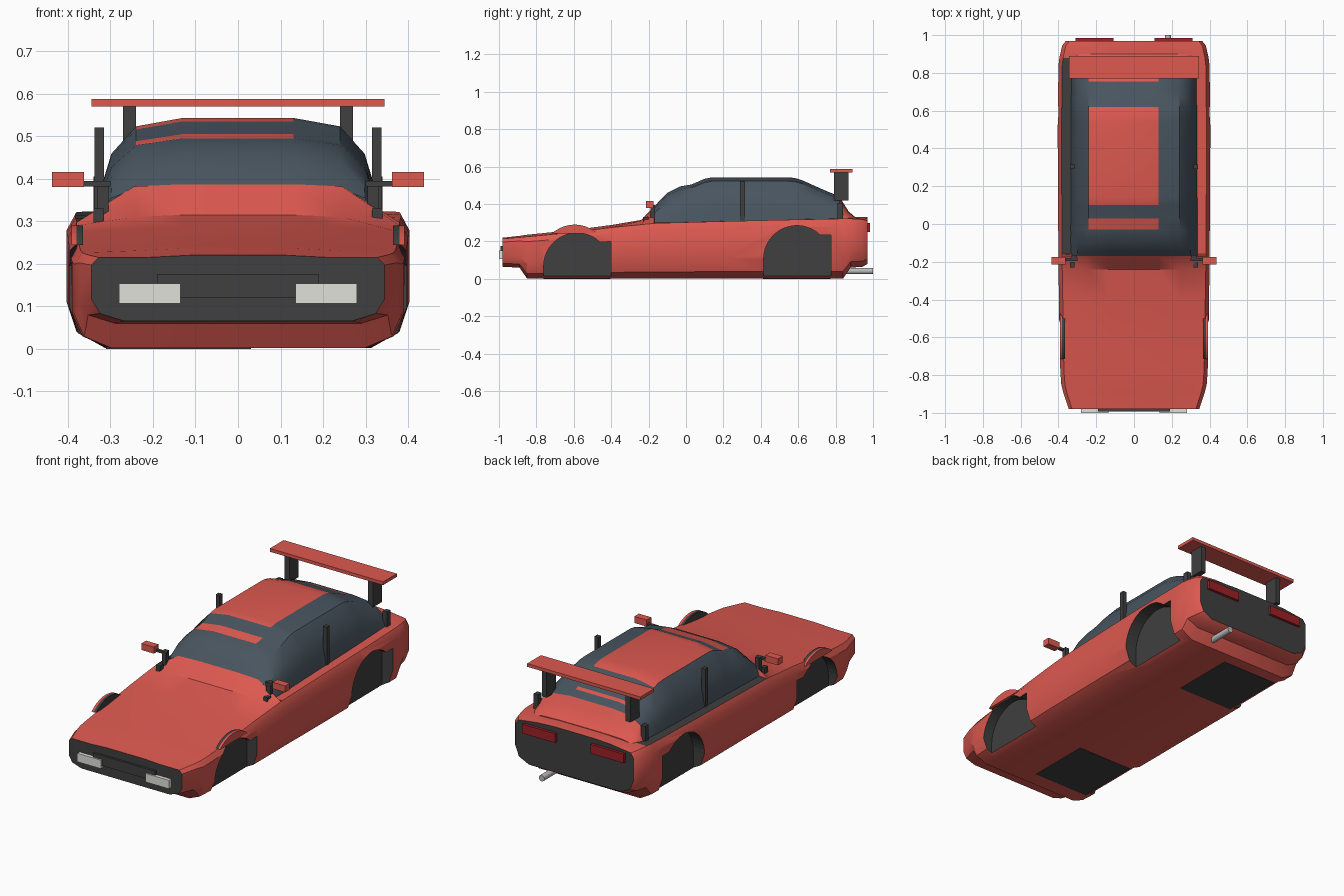
import bpy, bmesh, math

if "Cube" in bpy.data.objects:
    bpy.data.objects.remove(bpy.data.objects["Cube"])


def mat(name, r, g, b):
    m = bpy.data.materials.new(name)
    m.diffuse_color = (r, g, b, 1)
    m.use_nodes = True
    m.node_tree.nodes["Principled BSDF"].inputs["Base Color"].default_value = m.diffuse_color
    return m


RED = mat("red_paint", .72, .1, .08)
GLASS = mat("tinted_glass", .065, .09, .115)
DARK = mat("dark_trim", .05, .05, .052)
LAMP = mat("lamp_white", .75, .75, .7)
TAIL = mat("tail_red", .35, .015, .02)
METAL = mat("metal", .5, .5, .5)


def finish(name, bm, mats, smooth=False):
    bmesh.ops.recalc_face_normals(bm, faces=bm.faces)
    me = bpy.data.meshes.new(name)
    bm.to_mesh(me)
    bm.free()
    for m in mats:
        me.materials.append(m)
    ob = bpy.data.objects.new(name, me)
    bpy.context.collection.objects.link(ob)
    bpy.ops.object.select_all(action='DESELECT')
    bpy.context.view_layer.objects.active = ob
    ob.select_set(True)
    if smooth:
        bpy.ops.object.shade_smooth_by_angle(angle=math.radians(32))
    return ob


def box(name, x, y, z, m):
    bm = bmesh.new()
    bmesh.ops.create_cube(bm, size=1)
    for v in bm.verts:
        v.co = [(r[0] + r[1]) / 2 + c * (r[1] - r[0]) for r, c in zip((x, y, z), v.co)]
    return finish(name, bm, [m])


def pair(name, x, y, z, m):
    box(name + "_right", x, y, z, m)
    box(name + "_left", (-x[1], -x[0]), y, z, m)


def prism(name, pts, x0, x1, m):
    """Side-view (y, z) outline extruded across x."""
    bm = bmesh.new()
    a, b = [[bm.verts.new((x, y, z)) for y, z in pts] for x in (x0, x1)]
    bm.faces.new(a)
    bm.faces.new(b)
    for i in range(len(pts)):
        j = (i + 1) % len(pts)
        bm.faces.new((a[i], a[j], b[j], b[i]))
    return finish(name, bm, [m])


def arc(yc, zc, r, a0, a1, n=16):
    angs = [math.radians(a0 + (a1 - a0) * i / n) for i in range(n + 1)]
    return [(yc + r * math.cos(a), zc + r * math.sin(a)) for a in angs]


def loft(name, sections, mats, pick):
    """Mirrored half sections [(y, [(x, z)...])] joined along y; pick(face) gives its material."""
    bm = bmesh.new()
    rings = []
    for y, half in sections:
        ring = half + [(-x, z) for x, z in reversed(half)]
        rings.append([bm.verts.new((x, y, z)) for x, z in ring])
    n = len(rings[0])
    for a, b in zip(rings, rings[1:]):
        for i in range(n):
            j = (i + 1) % n
            bm.faces.new((a[i], a[j], b[j], b[i]))
    bm.faces.new(rings[0])
    bm.faces.new(rings[-1])
    bmesh.ops.recalc_face_normals(bm, faces=bm.faces)
    for f in bm.faces:
        f.material_index = pick(f)
    return finish(name, bm, mats, True)


# Body shell: y, half width, bottom, shoulder, centre height
stations = [
    (-.98, .345, .065, .215, .22), (-.89, .375, .06, .222, .23),
    (-.85, .385, .002, .226, .236), (-.78, .39, .002, .232, .243),
    (-.6, .395, .002, .25, .262), (-.4, .397, .002, .275, .288),
    (-.24, .4, .002, .29, .315), (-.17, .4, .002, .297, .387),
    (-.16, .4, .002, .298, .31), (.2, .403, .002, .308, .315),
    (.5, .404, .002, .315, .32), (.84, .4, .002, .322, .33),
    (.88, .395, .06, .322, .332), (.945, .38, .065, .318, .332),
    (.97, .36, .08, .31, .33)]


def body_half(w, zb, zs, zc):
    h = zs - zb
    return [(.775 * w, zb), (.94 * w, zb + .12 * h), (w, zb + .35 * h), (w, zb + .88 * h),
            (.95 * w, zs), (.61 * w, zc - .005), (.33 * w, zc)]


def body_pick(f):
    c = f.calc_center_median()
    if abs(f.normal.y) > .95 and abs(c.y) > .95:
        return 1
    # left shoulder is dark trim
    return 1 if f.normal.z > .6 and c.x < -.25 and -.16 < c.y < .86 else 0


body = loft("body", [(s[0], body_half(*s[1:])) for s in stations], [RED, DARK], body_pick)

# Wheel wells cut shallowly into both sides
for name, yc, zc, corner in (("front", -.583, .068, .2), ("rear", .593, .107, .235)):
    outline = [(yc - .178, -.05)] + arc(yc, zc, .178, 180, 46) + \
              [(yc + .182, corner), (yc + .182, -.05)]
    for s in (1, -1):
        cutter = prism(name + "_well_cutter", outline, s * .335, s * .5, DARK)
        cutter.hide_render = True
        mod = body.modifiers.new("well", 'BOOLEAN')
        mod.operation = 'DIFFERENCE'
        mod.solver = 'EXACT'
        mod.material_mode = 'TRANSFER'
        mod.object = cutter
        bpy.context.view_layer.objects.active = body
        bpy.ops.object.modifier_apply(modifier=mod.name)
        bpy.data.objects.remove(cutter)

# Front arch humps standing above the hood edge
hump = arc(-.595, .11, .18, 132, 48)
for s, side in ((1, "right"), (-1, "left")):
    prism("arch_hump_" + side, hump, s * .38, s * .392, RED)
    prism("arch_liner_" + side, hump, s * .365, s * .38, DARK)

# Cabin: y and roof height, with painted panels on the glass
roof = [(-.17, .385), (-.14, .42), (-.1, .46), (-.03, .495), (.03, .505), (.1, .535), (.14, .543),
        (.54, .543), (.58, .54), (.62, .528), (.7, .492), (.755, .468), (.775, .46), (.82, .44),
        (.845, .4), (.87, .36), (.9, .335)]


def cabin_half(t):
    h = t - .295
    return [(.337, .295), (.322, .295 + .34 * h), (.298, .295 + .66 * h),
            (.24, .295 + .92 * h), (.13, t)]


def cabin_pick(f):
    c = f.calc_center_median()
    if c.y > .82:
        return 1
    panel = -.24 < c.x < .12 and f.normal.z > .3
    return int(panel and (-.03 < c.y < .03 or .1 < c.y < .62 or .755 < c.y < .775))


loft("cabin", [(y, cabin_half(t)) for y, t in roof], [GLASS, RED], cabin_pick)

# Rear wing
box("wing_board", (-.345, .345), (.77, .89), (.57, .588), RED)
pair("wing_post", (.24, .27), (.79, .87), (.42, .57), DARK)

# Pillars, cowl and tail blocks
pair("side_pillar", (.315, .338), (.29, .315), (.31, .52), DARK)
pair("cowl_block", (.315, .34), (-.23, -.2), (.29, .33), DARK)
pair("tail_block", (.315, .34), (.81, .84), (.32, .405), DARK)

# Mirrors
pair("mirror", (.362, .438), (-.215, -.175), (.38, .416), RED)
pair("mirror_stem", (.3, .365), (-.195, -.18), (.382, .395), DARK)
pair("mirror_foot", (.305, .33), (-.19, -.165), (.3, .395), DARK)

# Lamps, grille plate and exhaust
pair("headlight", (.135, .28), (-1, -.975), (.106, .153), LAMP)
box("grille_plate", (-.19, .19), (-.992, -.975), (.12, .176), DARK)
pair("taillight", (.108, .31), (.96, .985), (.25, .3), TAIL)
prism_pts = [(0, 0)]
bpy.ops.mesh.primitive_cylinder_add(vertices=16, radius=.017, depth=.16,
                                    location=(.18, .92, .042), rotation=(math.pi / 2, 0, 0))
pipe = bpy.context.object
pipe.name = "exhaust"
pipe.data.materials.append(METAL)
bpy.ops.object.shade_smooth_by_angle()

# Dark panels under the floor
for name, y in (("front", -.583), ("rear", .593)):
    box(name + "_floor_panel", (-.31, .03), (y - .18, y + .18), (0, .004), DARK)
